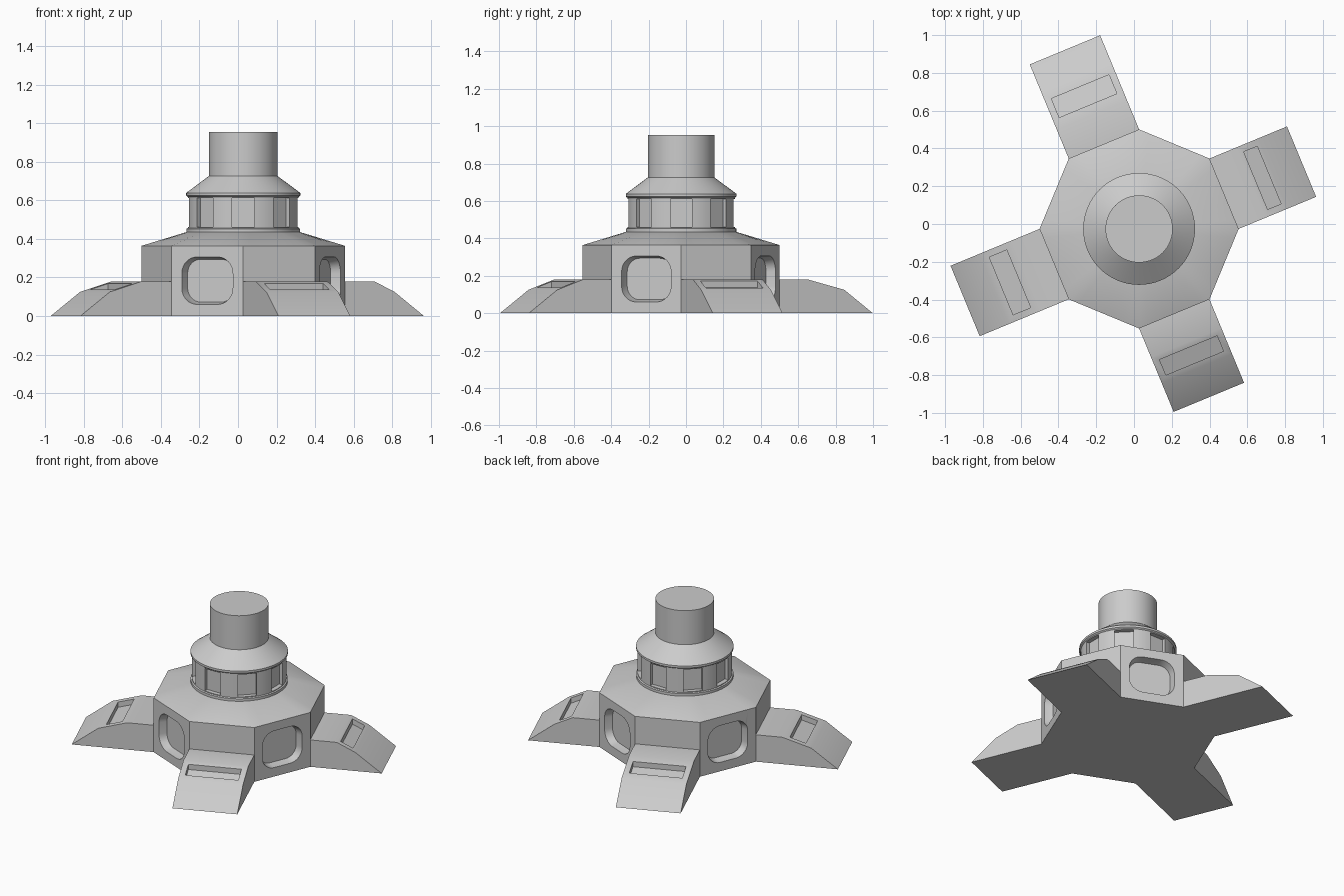
import bpy, bmesh, math
from mathutils import Matrix, Vector

if "Cube" in bpy.data.objects:
    bpy.data.objects.remove(bpy.data.objects["Cube"])

CENTRE = Vector((0.027, -0.026, 0))
R_OCT = 0.527
APOTHEM = R_OCT * math.cos(math.pi / 8)
HALF_EDGE = R_OCT * math.sin(math.pi / 8)


def frame(deg):
    return Matrix.Translation(CENTRE) @ Matrix.Rotation(math.radians(deg), 4, 'Z')


def add_loft(bm, rings, mat=Matrix()):
    """Skin equal-length point loops and cap both ends."""
    loops = [[bm.verts.new(mat @ Vector(p)) for p in ring] for ring in rings]
    n = len(loops[0])
    for a, b in zip(loops, loops[1:]):
        for i in range(n):
            j = (i + 1) % n
            bm.faces.new((a[i], a[j], b[j], b[i]))
    bm.faces.new(loops[0][::-1])
    bm.faces.new(loops[-1])


def make_object(name, bm):
    bmesh.ops.recalc_face_normals(bm, faces=bm.faces)
    mesh = bpy.data.meshes.new(name)
    bm.to_mesh(mesh)
    bm.free()
    ob = bpy.data.objects.new(name, mesh)
    bpy.context.collection.objects.link(ob)
    return ob


def activate(ob):
    bpy.ops.object.select_all(action='DESELECT')
    ob.select_set(True)
    bpy.context.view_layer.objects.active = ob


def cut_and_shade(ob, cutter):
    cutter.hide_render = True
    mod = ob.modifiers.new("cut", 'BOOLEAN')
    mod.operation = 'DIFFERENCE'
    mod.solver = 'EXACT'
    mod.object = cutter
    activate(ob)
    bpy.ops.object.modifier_apply(modifier=mod.name)
    bpy.data.objects.remove(cutter)
    bpy.ops.object.shade_smooth_by_angle(angle=math.radians(30))


def circle(r, z, n=64):
    return [(r * math.cos(2 * math.pi * i / n), r * math.sin(2 * math.pi * i / n), z)
            for i in range(n)]


def octagon(z, n=64):
    pts = []
    for i in range(n):
        a = 2 * math.pi * i / n
        r = APOTHEM / math.cos(a % (math.pi / 4) - math.pi / 8)
        pts.append((r * math.cos(a), r * math.sin(a), z))
    return pts


def side_prism(profile, half_width):
    """Extrude an (r, z) profile sideways."""
    return [[(r, s * half_width, z) for r, z in profile] for s in (-1, 1)]


def rounded_rect(x, w, h, rad, zc):
    pts = []
    for k, (sy, sz) in enumerate(((1, 1), (-1, 1), (-1, -1), (1, -1))):
        for i in range(9):
            a = math.pi / 2 * (k + i / 8)
            pts.append((x, sy * (w / 2 - rad) + rad * math.cos(a),
                        zc + sz * (h / 2 - rad) + rad * math.sin(a)))
    return pts


# Octagonal body with a roof blending into a circle
bm = bmesh.new()
add_loft(bm, [octagon(0), octagon(0.364), circle(0.295, 0.435)], frame(0))
body = make_object("octagonal_body", bm)

# Rounded recesses on the four faces between the legs
bm = bmesh.new()
for deg in (67.5, 157.5, 247.5, 337.5):
    add_loft(bm, [rounded_rect(APOTHEM - 0.05, 0.262, 0.222, 0.073, 0.183),
                  rounded_rect(APOTHEM, 0.286, 0.246, 0.085, 0.183),
                  rounded_rect(APOTHEM + 0.05, 0.286, 0.246, 0.085, 0.183)], frame(deg))
cut_and_shade(body, make_object("body_window_cutter", bm))

# Turned tower: rimmed drum, cone and top cylinder
profile = [(0.295, 0.435), (0.295, 0.452), (0.287, 0.456), (0.287, 0.617),
           (0.296, 0.624), (0.296, 0.638), (0.178, 0.726), (0.178, 0.954)]
bm = bmesh.new()
add_loft(bm, [circle(r, z) for r, z in profile], frame(0))
tower = make_object("round_tower", bm)

# Eight window recesses around the drum
bm = bmesh.new()
for k in range(8):
    add_loft(bm, side_prism([(0.257, 0.461), (0.36, 0.461), (0.36, 0.611), (0.257, 0.611)],
                            0.058), frame(45 * k))
cut_and_shade(tower, make_object("drum_window_cutter", bm))

# Four sloping legs of different length, each with a slot in its upper slope
BEND = 0.652
for name, deg, end, r1, r2 in (("right_leg", 22.5, 0.931, 0.668, 0.745),
                               ("back_leg", 112.5, 1.026, 0.707, 0.815),
                               ("left_leg", 202.5, 0.997, 0.690, 0.790),
                               ("front_leg", 292.5, 0.965, 0.681, 0.769)):
    mid = end - 0.165
    bm = bmesh.new()
    add_loft(bm, side_prism([(APOTHEM, 0), (end, 0), (mid, 0.125), (BEND, 0.18),
                             (APOTHEM, 0.18)], HALF_EDGE), frame(deg))
    leg = make_object(name, bm)
    floor = [0.18 - 0.055 * (r - BEND) / (mid - BEND) - 0.035 for r in (r1, r2)]
    bm = bmesh.new()
    add_loft(bm, side_prism([(r1, floor[0]), (r2, floor[1]), (r2, 0.3), (r1, 0.3)], 0.165),
             frame(deg))
    cut_and_shade(leg, make_object(name + "_slot_cutter", bm))
